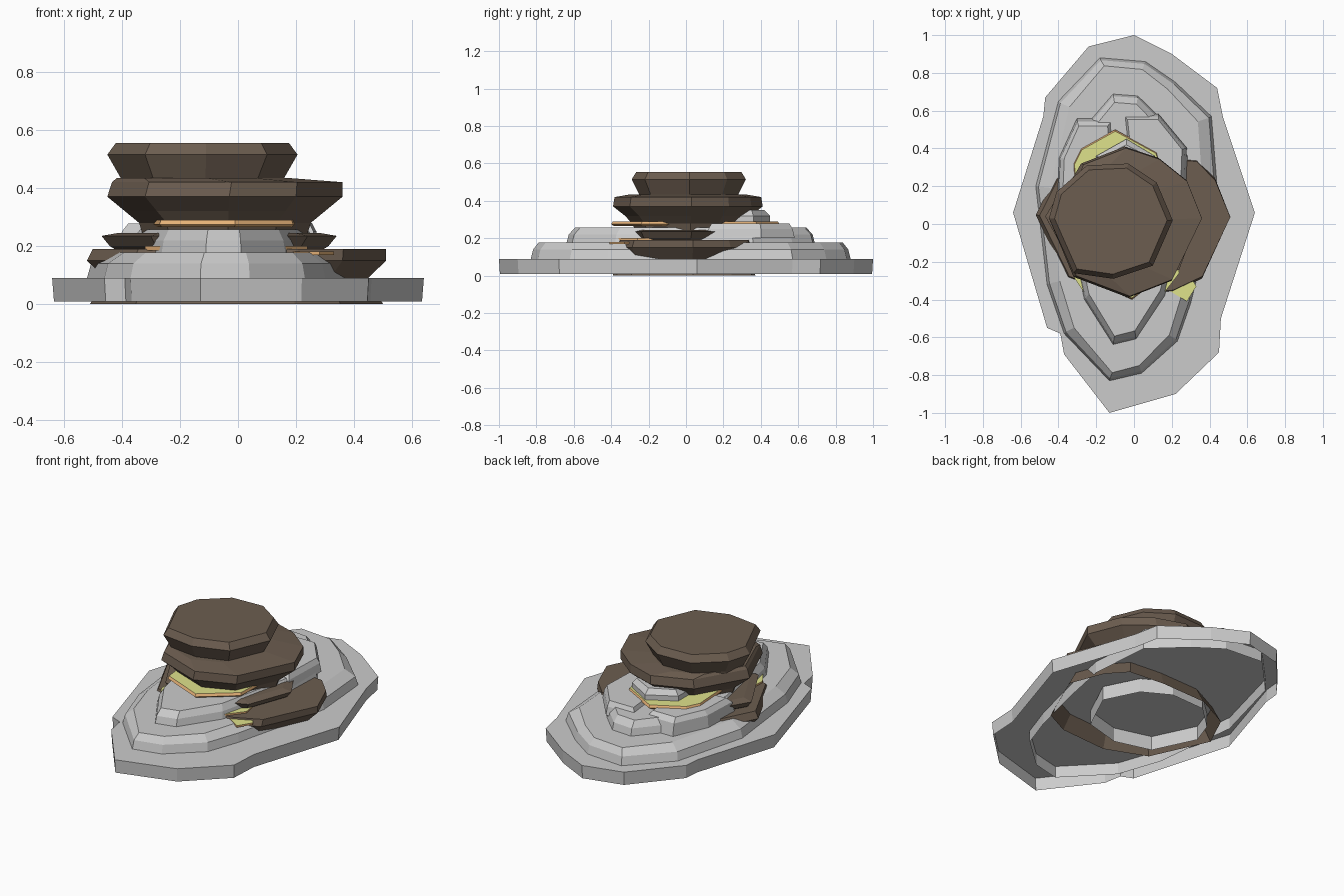
import bpy, bmesh


def material(name, col):
    m = bpy.data.materials.new(name)
    m.diffuse_color = (*col, 1)
    return m


BROWN = material("brown_rock", (0.15, 0.11, 0.08))
ORANGE = material("orange_edge", (0.80, 0.45, 0.19))
YELLOW = material("yellow_top", (0.74, 0.76, 0.26))


def layer(name, outline, rings, mats=(), cap_mat=0):
    """Open-bottomed faceted shell: outline scaled per ring (z, sx, sy, dx, dy)."""
    cx = (min(p[0] for p in outline) + max(p[0] for p in outline)) / 2
    cy = (min(p[1] for p in outline) + max(p[1] for p in outline)) / 2
    bm = bmesh.new()
    loops = []
    for r in rings:
        z, sx, sy, dx, dy = (tuple(r) + (0, 0))[:5]
        loops.append([bm.verts.new((cx + (x - cx) * sx + dx, cy + (y - cy) * sy + dy, z))
                      for x, y in outline])
    n = len(outline)
    for a, b in zip(loops, loops[1:]):
        for i in range(n):
            j = (i + 1) % n
            bm.faces.new((a[i], a[j], b[j], b[i]))
    cap = bm.faces.new(loops[-1])
    cap.material_index = cap_mat
    bm.normal_update()
    if cap.normal.z < 0:
        bmesh.ops.reverse_faces(bm, faces=bm.faces[:])
    me = bpy.data.meshes.new(name)
    bm.to_mesh(me)
    bm.free()
    for m in mats:
        me.materials.append(m)
    ob = bpy.data.objects.new(name, me)
    bpy.context.collection.objects.link(ob)
    return ob


# grey foundation plate
layer("base_plate",
      [(0, 1), (0.2, 0.9), (0.44, 0.72), (0.47, 0.57), (0.64, 0.06), (0.46, -0.5),
       (0.45, -0.68), (0.22, -0.9), (-0.13, -1), (-0.37, -0.69), (-0.39, -0.58),
       (-0.46, -0.55), (-0.64, 0.06), (-0.48, 0.57), (-0.47, 0.67), (-0.24, 0.94)],
      [(0.01, 0.99, 0.995), (0.09, 1, 1)])

# second grey terrace
layer("lower_grey_terrace",
      [(-0.18, 0.88), (0.06, 0.86), (0.22, 0.75), (0.41, 0.57), (0.44, 0.2), (0.38, -0.1),
       (0.3, -0.42), (0.23, -0.62), (0.04, -0.79), (-0.13, -0.83), (-0.37, -0.58),
       (-0.46, -0.32), (-0.52, 0.2), (-0.4, 0.65)],
      [(0.02, 1, 1), (0.09, 1, 1), (0.14, 0.97, 0.985), (0.178, 0.84, 0.95)])

# third grey terrace
layer("upper_grey_terrace",
      [(-0.11, 0.69), (0.02, 0.68), (0.13, 0.57), (0.28, 0.36), (0.27, 0.1), (0.16, -0.38),
       (0.01, -0.61), (-0.11, -0.64), (-0.26, -0.4), (-0.37, 0.1), (-0.33, 0.38),
       (-0.22, 0.56)],
      [(0.17, 1.02, 1), (0.22, 0.98, 0.98), (0.257, 0.9, 0.93)])

# rough ridges on the back slope
layer("back_left_ridge",
      [(-0.4, 0.12), (-0.39, 0.35), (-0.3, 0.55), (-0.12, 0.55), (-0.1, 0.15)],
      [(0.17, 1.05, 1.05), (0.25, 1, 0.97), (0.278, 0.85, 0.85)])
layer("back_right_ridge",
      [(-0.05, 0.57), (0.13, 0.57), (0.27, 0.4), (0.26, 0.12), (0, 0.12)],
      [(0.2, 1.06, 1.05), (0.25, 1, 1), (0.28, 0.9, 0.92)])
layer("back_knob",
      [(-0.2, 0.36), (-0.04, 0.45), (0.11, 0.36), (0.1, 0.2), (-0.2, 0.2)],
      [(0.27, 1, 1), (0.32, 1, 1), (0.35, 0.85, 0.75)])

# lower brown ledge, down to the ground
low = [(0.51, 0.04), (0.36, -0.3), (0.2, -0.38), (-0.11, -0.4), (-0.36, -0.3), (-0.52, 0.05),
       (-0.42, 0.26), (-0.2, 0.37), (0.1, 0.38), (0.33, 0.36), (0.43, 0.25)]
layer("lower_brown_ledge", low,
      [(0.0, 0.98, 0.98), (0.09, 0.88, 0.88), (0.15, 1, 0.96), (0.19, 0.98, 0.92, 0.01)], [BROWN])
# hollow core seen from below
layer("hollow_core",
      [(0.24, 0.02), (0.14, 0.22), (-0.02, 0.31), (-0.24, 0.3), (-0.39, 0.16), (-0.44, 0.02),
       (-0.32, -0.23), (-0.1, -0.29), (0.12, -0.23)],
      [(0.0, 1, 1), (0.085, 1, 1)])

# middle brown ledge
layer("middle_brown_ledge",
      [(0.34, 0.03), (0.24, -0.24), (0.02, -0.34), (-0.3, -0.27), (-0.47, 0.04), (-0.36, 0.22),
       (-0.1, 0.31), (0.2, 0.26)],
      [(0.18, 0.85, 0.85), (0.2, 0.93, 0.93), (0.235, 1, 1), (0.245, 0.86, 0.9)], [BROWN])

# thin yellow-topped seams with orange edges
layer("low_seam",
      [(0.33, -0.33), (0.28, -0.41), (0.1, -0.3), (-0.28, 0.3), (-0.32, 0.4), (-0.27, 0.47),
       (-0.1, 0.4)],
      [(0.17, 1, 1), (0.181, 1, 1)], [ORANGE, YELLOW], 1)
layer("middle_seam",
      [(0.24, -0.26), (0.14, -0.39), (0, -0.35), (-0.26, -0.37), (-0.32, -0.28), (-0.3, 0.2),
       (0.15, 0.2)],
      [(0.185, 1, 1), (0.2, 1, 1)], [ORANGE, YELLOW], 1)
layer("upper_seam",
      [(-0.32, 0.32), (-0.28, 0.4), (-0.1, 0.5), (0.12, 0.38), (0.2, 0.1), (0.19, -0.24),
       (-0.01, -0.4), (-0.27, -0.29), (-0.3, 0)],
      [(0.265, 0.96, 0.97), (0.275, 1, 1), (0.29, 0.98, 0.98)], [ORANGE, YELLOW], 1)

# flared upper brown slab
layer("flared_brown_slab",
      [(0.36, 0.03), (0.2, -0.3), (-0.03, -0.39), (-0.32, -0.28), (-0.45, 0.03), (-0.28, 0.32),
       (-0.05, 0.41), (0.13, 0.35), (0.28, 0.23)],
      [(0.24, 0.7, 0.7), (0.28, 0.73, 0.75), (0.32, 0.85, 0.84), (0.37, 1, 1),
       (0.42, 0.98, 0.98, 0.008), (0.435, 0.72, 0.76, -0.08)], [BROWN])

# top brown cap
layer("top_brown_cap",
      [(0.205, 0.02), (0.12, 0.22), (-0.03, 0.32), (-0.25, 0.31), (-0.41, 0.17), (-0.45, 0.03),
       (-0.32, -0.26), (-0.11, -0.29), (0.1, -0.22)],
      [(0.42, 0.85, 0.86), (0.435, 0.86, 0.87), (0.515, 1, 1), (0.555, 0.91, 0.92)], [BROWN])
